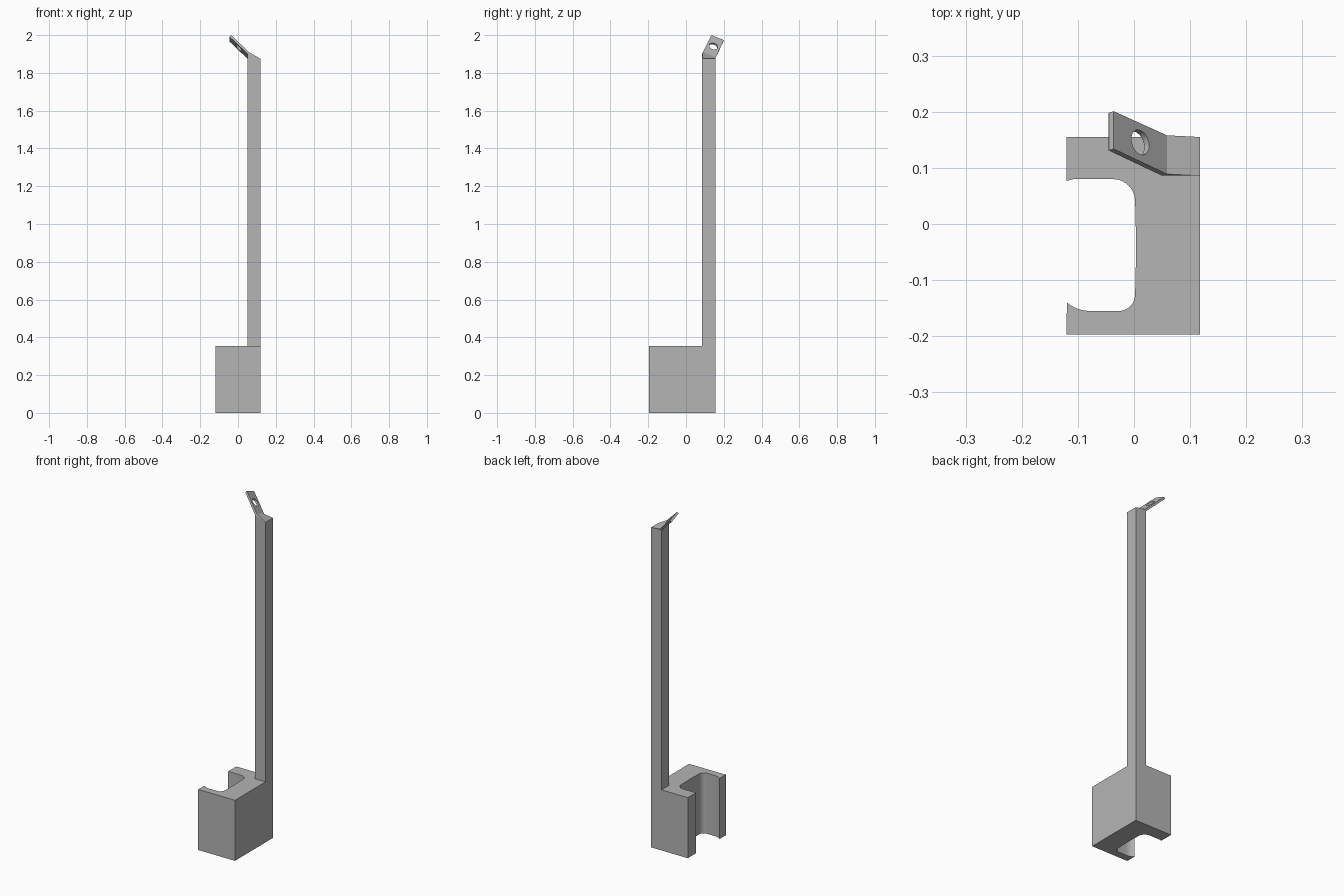
import bpy, bmesh, math
from mathutils import Vector

if "Cube" in bpy.data.objects:
    bpy.data.objects.remove(bpy.data.objects["Cube"])

GREY = (0.46, 0.46, 0.46, 1)
grey = bpy.data.materials.new("plain_grey")
grey.use_nodes = True
grey.diffuse_color = GREY
grey.node_tree.nodes["Principled BSDF"].inputs["Base Color"].default_value = GREY


def finish(name, bm):
    bmesh.ops.recalc_face_normals(bm, faces=bm.faces)
    mesh = bpy.data.meshes.new(name)
    bm.to_mesh(mesh)
    bm.free()
    obj = bpy.data.objects.new(name, mesh)
    bpy.context.collection.objects.link(obj)
    mesh.materials.append(grey)
    return obj


def loft(name, lower, upper):
    """Solid between two matching loops of points."""
    bm = bmesh.new()
    a = [bm.verts.new(p) for p in lower]
    b = [bm.verts.new(p) for p in upper]
    bm.faces.new(a)
    bm.faces.new(b)
    for i in range(len(a)):
        j = (i + 1) % len(a)
        bm.faces.new((a[i], a[j], b[j], b[i]))
    return finish(name, bm)


def arc(cx, cy, rx, ry, start, end, steps=8):
    angles = [math.radians(start + (end - start) * i / steps) for i in range(steps + 1)]
    return [(cx + rx * math.cos(t), cy + ry * math.sin(t)) for t in angles]


def smooth(obj):
    bpy.ops.object.select_all(action="DESELECT")
    obj.select_set(True)
    bpy.context.view_layer.objects.active = obj
    bpy.ops.object.shade_smooth_by_angle(angle=math.radians(30))


# Clip block with a rounded channel open on its right side
LEFT, RIGHT, FRONT, BACK, TOP = 0.118, -0.12, -0.197, 0.155, 0.355
profile = [(RIGHT, FRONT), (LEFT, FRONT), (LEFT, BACK), (RIGHT, BACK), (RIGHT, 0.077), (-0.108, 0.08)]
profile += arc(-0.037, 0.04, 0.039, 0.04, 90, 0)
profile += [(0.004, -0.04)]
profile += arc(-0.026, -0.125, 0.028, 0.03, 0, -90)
profile += arc(-0.078, -0.09, 0.065, 0.065, -90, -130)
block = loft("clip_block", [(x, y, 0) for x, y in profile], [(x, y, TOP) for x, y in profile])
smooth(block)

# Tab corners: front base, back base, back tip, front tip
under = [Vector(p) for p in ((0.05, 0.086, 1.902), (0.05, 0.155, 1.875),
                             (-0.045, 0.198, 1.966), (-0.045, 0.131, 1.992))]
normal = (under[1] - under[0]).cross(under[3] - under[0]).normalized()
if normal.z < 0:
    normal.negate()
over = [p + normal * 0.012 for p in under]

# Tall square post whose top blends into the tab base
IN_X, POST_FRONT = 0.05, 0.086
bm = bmesh.new()
foot = [bm.verts.new(p) for p in ((IN_X, POST_FRONT, TOP), (LEFT, POST_FRONT, TOP),
                                  (LEFT, BACK, TOP), (IN_X, BACK, TOP))]
outer_front = bm.verts.new((LEFT, POST_FRONT, 1.875))
outer_back = bm.verts.new((LEFT, BACK, 1.875))
base = [bm.verts.new(p) for p in (under[0], over[0], over[1], under[1])]
for face in (foot,
             (foot[1], foot[2], outer_back, outer_front),
             (foot[0], foot[3], base[3], base[0]),
             (foot[0], foot[1], outer_front, base[0]),
             (foot[2], foot[3], base[3], outer_back),
             (outer_front, base[1], base[0]),
             (outer_back, base[3], base[2]),
             (outer_front, outer_back, base[2], base[1]),
             base):
    bm.faces.new(face)
finish("post", bm)

# Thin angled tab with a round hole through it
tab = loft("angled_tab", under, over)
centre = sum(under + over, Vector()) / 8
bpy.ops.mesh.primitive_cylinder_add(vertices=32, radius=0.023, depth=0.1, location=centre,
                                    rotation=normal.to_track_quat("Z", "Y").to_euler())
cutter = bpy.context.object
cutter.name = "hole_cutter"
cutter.hide_render = True
hole = tab.modifiers.new("hole", "BOOLEAN")
hole.operation = "DIFFERENCE"
hole.object = cutter
bpy.context.view_layer.objects.active = tab
bpy.ops.object.modifier_apply(modifier="hole")
bpy.data.objects.remove(cutter)
smooth(tab)
